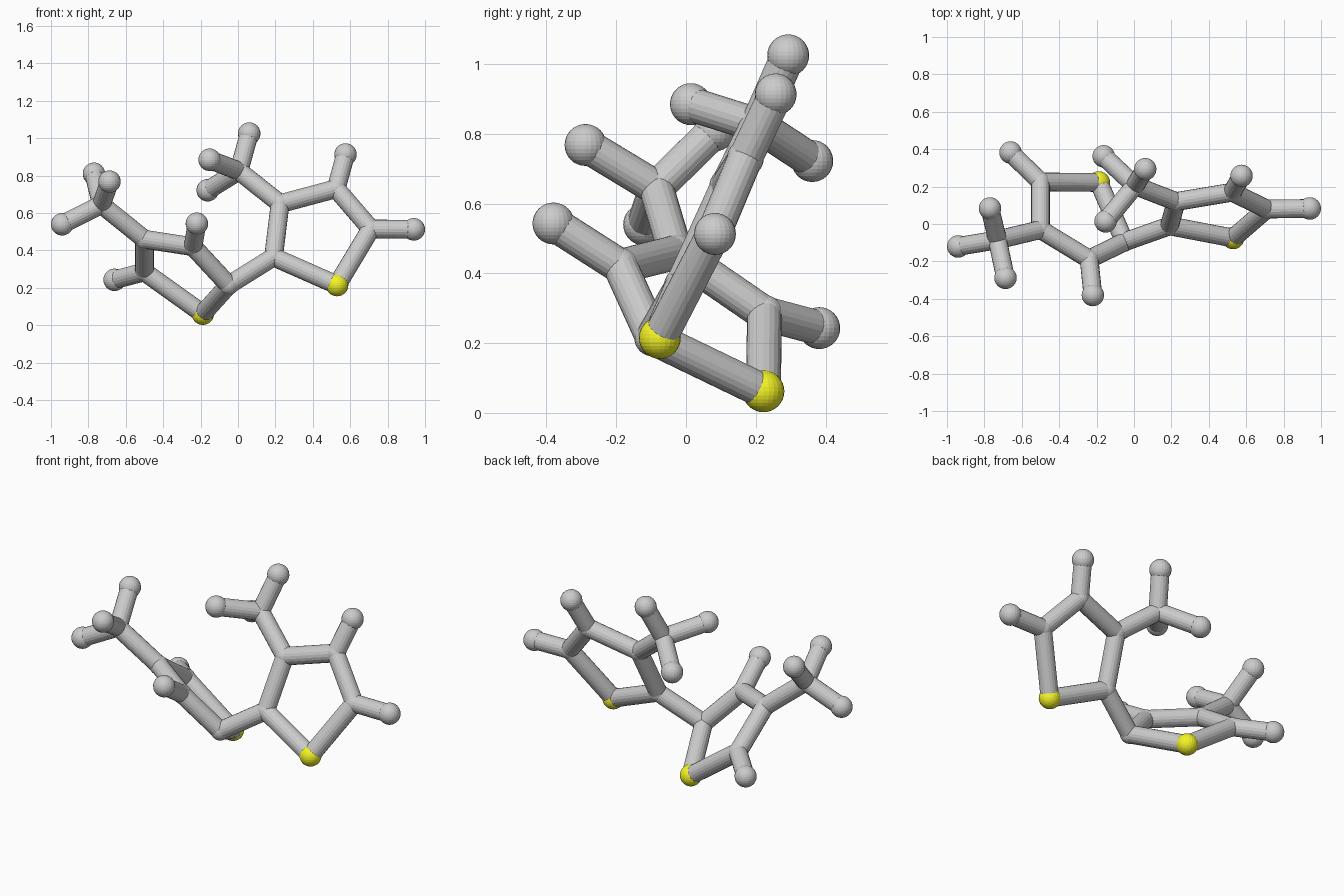
import bpy
from mathutils import Vector

if "Cube" in bpy.data.objects:
    bpy.data.objects.remove(bpy.data.objects["Cube"])

R_BOND, R_JOINT, R_BALL = 0.05, 0.053, 0.06

yellow = bpy.data.materials.new("yellow")
yellow.diffuse_color = (0.9, 0.9, 0.02, 1)
yellow.use_nodes = True
yellow.node_tree.nodes["Principled BSDF"].inputs["Base Color"].default_value = yellow.diffuse_color


def ball(name, p, r, mat=None):
    bpy.ops.mesh.primitive_uv_sphere_add(segments=24, ring_count=16, radius=r, location=p)
    ob = bpy.context.object
    ob.name = name
    if mat:
        ob.data.materials.append(mat)


def stick(name, a, b):
    a, b = Vector(a), Vector(b)
    d = b - a
    bpy.ops.mesh.primitive_cylinder_add(vertices=20, radius=R_BOND, depth=d.length, location=(a + b) / 2)
    ob = bpy.context.object
    ob.name = name
    ob.rotation_euler = d.to_track_quat('Z', 'Y').to_euler()


def half(side, ring, ends):
    """Five-sided ring (first point is the yellow corner) plus branches ending in balls."""
    for i, p in enumerate(ring):
        stick(side + "_ring_stick", p, ring[(i + 1) % 5])
        if i == 0:
            ball(side + "_yellow_ball", p, R_BALL, yellow)
        else:
            ball(side + "_ring_joint", p, R_JOINT)
    for i, p in ends["single"].items():
        stick(side + "_branch_stick", ring[i], p)
        ball(side + "_branch_ball", p, R_BALL)
    i, hub = ends["hub"]
    stick(side + "_hub_stick", ring[i], hub)
    ball(side + "_hub_joint", hub, R_JOINT)
    for p in ends["tripod"]:
        stick(side + "_tripod_stick", hub, p)
        ball(side + "_tripod_ball", p, R_BALL)


# right ring with its tripod
right = [(0.53, -0.075, 0.215), (0.19, -0.01, 0.365), (0.225, 0.12, 0.65),
         (0.525, 0.17, 0.73), (0.71, 0.08, 0.515)]
half("right", right, {
    "single": {3: (0.575, 0.257, 0.913), 4: (0.94, 0.083, 0.513)},
    "hub": (2, (0.005, 0.205, 0.825)),
    "tripod": [(0.06, 0.293, 1.025), (-0.152, 0.014, 0.885), (-0.162, 0.362, 0.722)]})

# left ring with its tripod
left = [(-0.188, 0.222, 0.062), (-0.05, -0.095, 0.215), (-0.24, -0.188, 0.42),
        (-0.50, -0.03, 0.46), (-0.50, 0.225, 0.285)]
half("left", left, {
    "single": {2: (-0.22, -0.38, 0.543), 4: (-0.66, 0.382, 0.243)},
    "hub": (3, (-0.73, -0.085, 0.645)),
    "tripod": [(-0.77, 0.083, 0.81), (-0.687, -0.288, 0.768), (-0.94, -0.12, 0.54)]})

# stick joining both rings
stick("bridge_stick", left[1], right[1])
